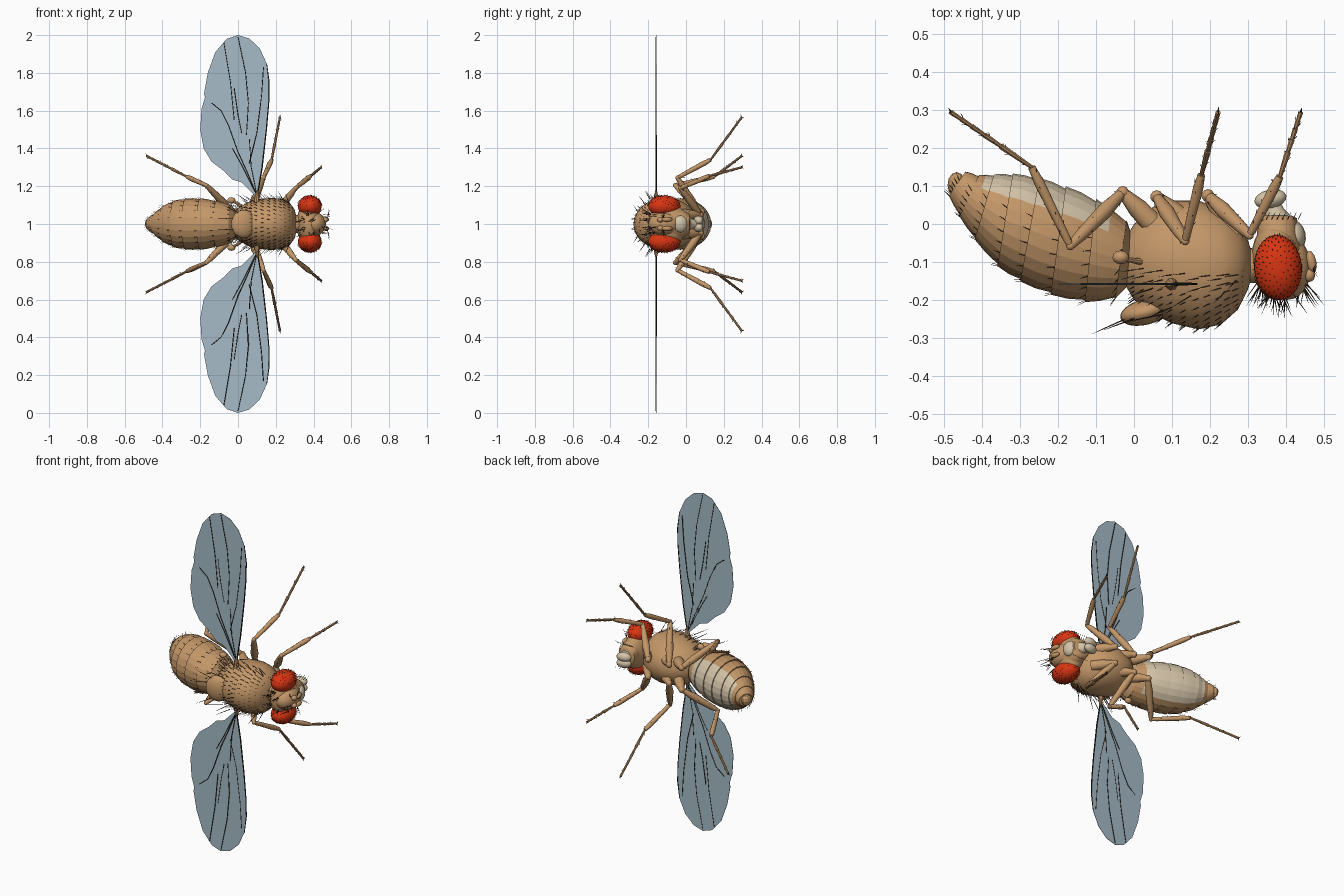
import bpy, bmesh, math, random
from mathutils import Vector, Matrix

if "Cube" in bpy.data.objects:
    bpy.data.objects.remove(bpy.data.objects["Cube"])

random.seed(4)
SIDES = (("upper", 1), ("lower", -1))

def mat(name, c):
    m = bpy.data.materials.new(name)
    m.diffuse_color = (*c, 1)
    m.use_nodes = True
    m.node_tree.nodes["Principled BSDF"].inputs["Base Color"].default_value = m.diffuse_color
    return m

TAN = mat("tan", (.55, .31, .14))
PALE = mat("pale", (.66, .55, .39))
RED = mat("eye_red", (.68, .035, .006))
DARK = mat("dark", (.025, .016, .01))
WING = mat("wing_blue", (.38, .50, .58))

def P(x, y, z=0):
    return Vector((x, y, 1 + z))

def finish(name, bm, *mats, angle=40):
    bmesh.ops.recalc_face_normals(bm, faces=bm.faces)
    me = bpy.data.meshes.new(name)
    bm.to_mesh(me)
    bm.free()
    for m in mats:
        me.materials.append(m)
    if angle:
        for p in me.polygons:
            p.use_smooth = True
        me.set_sharp_from_angle(angle=math.radians(angle))
    ob = bpy.data.objects.new(name, me)
    bpy.context.collection.objects.link(ob)
    return ob

def loft(bm, rings, pick=None):
    vs = [[bm.verts.new(p) for p in r] for r in rings]
    n = len(vs[0])
    for i in range(len(vs) - 1):
        for j in range(n):
            k = (j + 1) % n
            f = bm.faces.new((vs[i][j], vs[i][k], vs[i + 1][k], vs[i + 1][j]))
            f.material_index = pick(i, j) if pick else 0
    bm.faces.new(vs[0])
    bm.faces.new(vs[-1])

def oval(D, V, w, n=24, s=1):
    # ring through a dorsal point and a ventral point, half-width w along z
    c, h = (D + V) / 2, (D - V) / 2
    return [c + s * (h * math.cos(t) + Vector((0, 0, w)) * math.sin(t))
            for t in (2 * math.pi * j / n for j in range(n))]

def tube(bm, pts, radii, n=8):
    rings = []
    for i, p in enumerate(pts):
        d = (pts[min(i + 1, len(pts) - 1)] - pts[max(i - 1, 0)]).normalized()
        u = d.cross(Vector((.31, .2, .93))).normalized()
        v = d.cross(u)
        rings.append([p + radii[i] * (u * math.cos(t) + v * math.sin(t))
                      for t in (2 * math.pi * j / n for j in range(n))])
    loft(bm, rings)

def ball(bm, c, r, tilt=0, seg=24):
    m = Matrix.Translation(c) @ Matrix.Rotation(tilt, 4, 'Z') @ Matrix.Diagonal((*r, 1))
    bmesh.ops.create_uvsphere(bm, u_segments=seg, v_segments=seg // 2, radius=1, matrix=m)

def spike(bm, p, d, r=.0016):
    tube(bm, [p, p + d * .6, p + d], [r, r * .7, r * .15], 3)

hairs = bmesh.new()

# abdomen: stepped overlapping segments, pale belly plates
A = [(-.005, -.15, 0, -.05, .05), (-.05, -.197, -.02, .01, .1), (-.13, -.205, -.10, .065, .122),
     (-.22, -.185, -.18, .098, .135), (-.30, -.15, -.25, .12, .134), (-.36, -.11, -.32, .132, .122),
     (-.42, -.04, -.37, .13, .095), (-.46, .02, -.41, .128, .06), (-.488, .075, -.445, .138, .035)]
rings = [oval(P(*A[0][:2]), P(*A[0][2:4]), A[0][4])]
for i in range(1, len(A)):
    D, V, w = P(*A[i][:2]), P(*A[i][2:4]), A[i][4]
    D0, V0, w0 = P(*A[i - 1][:2]), P(*A[i - 1][2:4]), A[i - 1][4]
    rings.append(oval(D0.lerp(D, .5), V0.lerp(V, .5), (w + w0) / 2, s=1.015))
    rings.append(oval(D, V, w, s=1.01))
    rings.append(oval(D, V, w, s=.965))
    for j in range(-7, 8):
        p = rings[-2][j]
        out = (p - (D + V) / 2).normalized()
        spike(hairs, p, (out * .35 + (D - D0).normalized()) * .02, .001)
bm = bmesh.new()
loft(bm, rings, lambda i, j: 1 if 3 < i < 19 and 8 <= j <= 15 else 0)
ball(bm, P(-.468, .103), (.024, .034, .032), seg=12)
finish("abdomen", bm, TAN, PALE, angle=12)

# thorax
T = [(-.03, -.15, -.05, .05), (0, -.2, 0, .085), (.05, -.238, .045, .115), (.1, -.262, .062, .13),
     (.17, -.278, .062, .138), (.23, -.265, .04, .134), (.275, -.225, .005, .112),
     (.3, -.175, -.04, .075), (.312, -.135, -.08, .03)]
bm = bmesh.new()
loft(bm, [oval(P(x, d), P(x, v), w, 32) for x, d, v, w in T])
ob = finish("thorax", bm, TAN, angle=60)
bm = bmesh.new()
ball(bm, P(.03, -.232), (.068, .034, .075), math.radians(14))
finish("scutellum", bm, TAN)
bm = bmesh.new()
tube(bm, [P(.27, -.11), P(.34, -.11)], [.05, .045], 14)
finish("neck", bm, TAN)

# rows of thorax bristles
for i in range(1, 7):
    for sub in (0, .5):
        a, b = T[i], T[i + 1]
        x, d, v, w = [p + (q - p) * sub for p, q in zip(a, b)]
        for k in range(-8, 9):
            t = k * .17 + (.05 if sub else 0)
            h = (v - d) / 2
            p = P(x, (d + v) / 2 - h * math.cos(t), w * math.sin(t))
            n = Vector((0, -math.cos(t), math.sin(t)))
            L = .022 if abs(k) < 7 else .045
            spike(hairs, p, (n * .6 + Vector((-.8, 0, 0))) * L, .0014)
for s in (1, -1):
    for x, y, z, d in [(-.02, -.25, .03, (-.09, -.04, .0)), (.0, -.25, .06, (-.08, -.03, .04)),
                       (.07, -.24, .08, (-.1, -.02, .02)), (.1, -.22, .11, (-.07, -.03, .04)),
                       (.15, -.19, .13, (-.05, -.03, .05)), (.24, -.18, .125, (-.03, -.03, .05)),
                       (.05, -.17, .12, (-.06, -.02, .04)), (.27, -.15, .11, (-.02, -.02, .05))]:
        spike(hairs, P(x, y, z * s), Vector((d[0], d[1], d[2] * s)), .0024)

# head, face and mouth
bm = bmesh.new()
ball(bm, P(.375, -.095), (.066, .105, .115))
ball(bm, P(.405, -.115), (.062, .085, .062))
loft(bm, [oval(P(x - r, y), P(x + r, y), w, 16) for x, y, r, w in
          [(.385, -.08, .06, .09), (.38, -.02, .056, .075), (.378, .015, .052, .055), (.376, .022, .04, .045)]])
finish("head", bm, TAN)
bm = bmesh.new()
tube(bm, [P(.38, .01), P(.37, .03), P(.362, .06)], [.035, .028, .022], 12)
for n, s in SIDES:
    ball(bm, P(.36, .066, .018 * s), (.043, .025, .026), .2, 16)
ball(bm, P(.425, -.03), (.028, .04, .045), .2, 16)
finish("mouthparts", bm, PALE)

for n, s in SIDES:
    # eyes with fine hairs
    c, r = P(.38, -.115, .095 * s), Vector((.063, .086, .056))
    bm = bmesh.new()
    ball(bm, c, r, .08, 32)
    finish(n + "_eye", bm, RED)
    for i in range(150):
        z = 1 - (i + .5) / 150
        a, q = i * 2.39996, math.sqrt(1 - z * z)
        d = Vector((q * math.cos(a), q * math.sin(a), z * s))
        spike(hairs, c + d * r, d * .006, .001)
    # antennae
    bm = bmesh.new()
    ball(bm, P(.462, -.135, .022 * s), (.016, .018, .014), 0, 12)
    ball(bm, P(.468, -.1, .024 * s), (.013, .03, .013), .2, 12)
    finish(n + "_antenna", bm, TAN)
    for k in range(5):
        spike(hairs, P(.472, -.12, .03 * s), Vector((.012, -.02 + .01 * k, (.03 + .008 * k) * s)), .001)
    # head bristles
    for k in range(22):
        x = .33 + .13 * random.random()
        z = random.uniform(.01, .06)
        y = -.115 - .082 * math.sqrt(max(.05, 1 - ((x - .395) / .072) ** 2)) + .006
        spike(hairs, P(x, y, z * s), Vector((random.uniform(-.03, .03) + (x - .39) * .3,
              -random.uniform(.025, .06), random.uniform(-.01, .03) * s)), .0019)
    for k in range(8):
        spike(hairs, P(.335 + .014 * k, .012, .06 * s), Vector((.01, .02, .02 * s)), .0013)
    # balancer knobs behind the wings
    bm = bmesh.new()
    tube(bm, [P(.02, -.1, .09 * s), P(-.01, -.095, .112 * s), P(-.03, -.09, .122 * s)], [.009, .007, .01])
    ball(bm, P(-.035, -.088, .125 * s), (.022, .018, .017), 0, 12)
    finish(n + "_haltere", bm, TAN)

# legs: coxa base, coxa end, knee, ankle, tip
LEGS = {"front": [(.27, -.03, .05), (.195, .075, .05), (.305, -.03, .19), (.385, .125, .255), (.44, .295, .30)],
        "middle": [(.14, .0, .05), (.06, .072, .055), (.135, -.045, .245), (.178, .13, .34), (.222, .295, .565)],
        "hind": [(.05, .0, .05), (-.03, .083, .065), (-.168, -.058, .205), (-.27, .15, .25), (-.483, .295, .36)]}
for name, pts in LEGS.items():
    for n, s in SIDES:
        c0, c1, knee, ank, tip = [P(x, y, z * s) for x, y, z in pts]
        bm = bmesh.new()
        tube(bm, [c0, c0.lerp(c1, .5), c1], [.03, .027, .015], 10)
        ball(bm, c1, (.018, .018, .018), 0, 10)
        tube(bm, [c1, c1.lerp(knee, .35), c1.lerp(knee, .8), knee], [.013, .021, .016, .011], 10)
        ball(bm, knee, (.012, .012, .012), 0, 10)
        tube(bm, [knee, knee.lerp(ank, .1), knee.lerp(ank, .8), ank], [.009, .011, .014, .01], 10)
        cuts = (0, .38, .58, .74, .87, 1)
        for a, b in zip(cuts, cuts[1:]):
            tube(bm, [ank.lerp(tip, a), ank.lerp(tip, b)], [.0055, .0085 - .002 * a], 8)
        finish(f"{name}_{n}_leg", bm, TAN)
        d = (tip - ank).normalized()
        side = d.cross(Vector((1, 0, 0))).normalized()
        for q in (1, -1):
            spike(hairs, tip, d * .008 + side * .012 * q, .003)
        for a, b, rad in ((c1, knee, .015), (knee, ank, .011), (ank, tip, .006)):
            ax = (b - a).normalized()
            for k in range(14):
                o = ax.orthogonal().normalized()
                o.rotate(Matrix.Rotation(k * 2.4, 3, ax))
                spike(hairs, a.lerp(b, (k + 1) / 15) + o * rad, o * .006 + ax * .01, .0009)

# wings with veins
OUT = [(.10, .14), (.127, .3), (.15, .5), (.163, .65), (.165, .75), (.152, .85), (.115, .93), (.06, .982),
       (0, 1), (-.06, .98), (-.12, .91), (-.16, .8), (-.18, .69), (-.175, .67), (-.193, .61), (-.2, .5),
       (-.182, .4), (-.14, .33), (-.08, .285), (-.015, .275), (-.045, .25), (-.03, .235), (.02, .22), (.06, .18)]
VEINS = [[(.135, .83), (.125, .68), (.1, .48), (.06, .32)], [(0, .99), (.04, .8), (.055, .64), (.045, .47)],
         [(-.075, .96), (-.04, .75), (-.02, .55)], [(.02, .48), (-.0, .58), (-.02, .72)],
         [(-.14, .64), (-.09, .6), (-.05, .52), (0, .38), (.05, .27), (.1, .15)],
         [(-.03, .4), (.02, .31), (.09, .17)], [(.06, .45), (.07, .3), (.1, .15)]]
for n, s in SIDES:
    bm = bmesh.new()
    f = bm.faces.new([bm.verts.new(P(x, -.158, z * s)) for x, z in OUT])
    bmesh.ops.triangulate(bm, faces=[f])
    ob = finish(n + "_wing", bm, WING, angle=0)
    sol = ob.modifiers.new("thin", 'SOLIDIFY')
    sol.thickness, sol.offset = .002, 0
    bm = bmesh.new()
    for v in VEINS:
        tube(bm, [P(x, -.158, z * s) for x, z in v], [.0028] * len(v), 5)
    tube(bm, [P(x, -.158, z * s) for x, z in OUT[:6]], [.004, .004, .0035, .003, .003, .002], 5)
    finish(n + "_wing_veins", bm, DARK)
    bm = bmesh.new()
    tube(bm, [P(.1, -.158, .11 * s), P(.1, -.158, .14 * s), P(.105, -.158, .18 * s)], [.018, .013, .004], 8)
    finish(n + "_wing_root", bm, TAN)

finish("bristles", hairs, DARK, angle=0)
